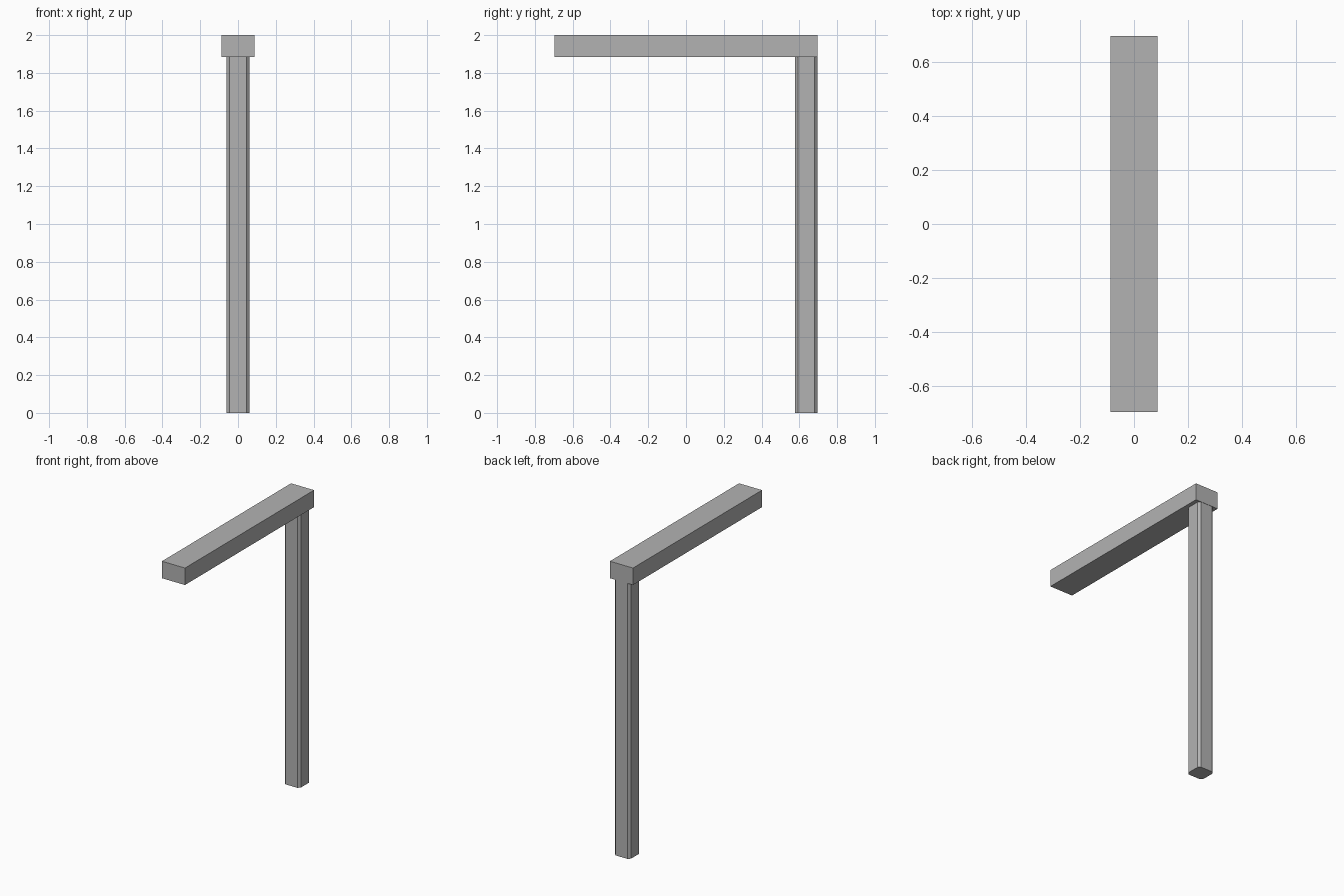
import bpy
import bmesh

default = bpy.data.objects.get("Cube")
if default:
    bpy.data.objects.remove(default, do_unlink=True)

# Single plain grey
grey = bpy.data.materials.new("plain grey")
grey.use_nodes = True
color = (0.45, 0.45, 0.45, 1)
grey.diffuse_color = color
grey.node_tree.nodes["Principled BSDF"].inputs["Base Color"].default_value = color


def box(name, low, high, chamfer=0):
    """Box between two corners, with optional flat chamfers on its upright edges."""
    bm = bmesh.new()
    bmesh.ops.create_cube(bm, size=1)
    for v in bm.verts:
        v.co = [h if c > 0 else l for c, l, h in zip(v.co, low, high)]
    if chamfer:
        upright = [e for e in bm.edges if abs(e.verts[0].co.z - e.verts[1].co.z) > 0.01]
        bmesh.ops.bevel(bm, geom=upright, offset=chamfer, segments=1, affect='EDGES')
    mesh = bpy.data.meshes.new(name)
    bm.to_mesh(mesh)
    bm.free()
    mesh.materials.append(grey)
    obj = bpy.data.objects.new(name, mesh)
    bpy.context.collection.objects.link(obj)
    return obj


# Overhanging beam and the chamfered post under its back end
box("beam", (-0.087, -0.697, 1.884), (0.087, 0.697, 2))
box("post", (-0.06, 0.577, 0), (0.06, 0.695, 1.884), chamfer=0.015)
